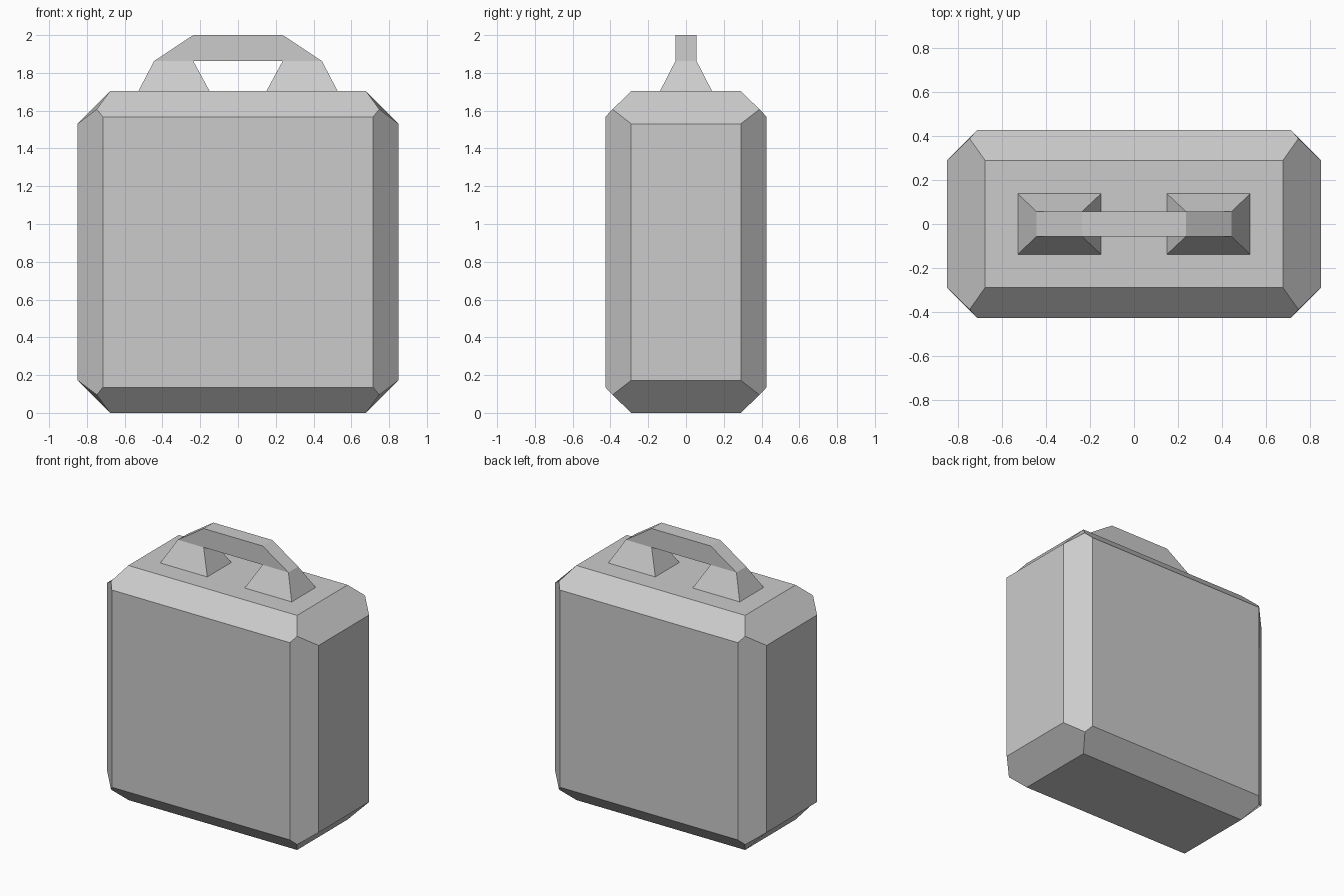
import bpy, bmesh
from itertools import product

if "Cube" in bpy.data.objects:
    bpy.data.objects.remove(bpy.data.objects["Cube"])

H = 1.703          # body height
MID = H / 2


def finish(name, bm):
    bmesh.ops.remove_doubles(bm, verts=bm.verts[:], dist=1e-4)
    bmesh.ops.recalc_face_normals(bm, faces=bm.faces[:])
    me = bpy.data.meshes.new(name)
    bm.to_mesh(me)
    bm.free()
    ob = bpy.data.objects.new(name, me)
    bpy.context.collection.objects.link(ob)
    return ob


# Body: box with wide chamfers; one octant is given and mirrored by signs.
# 0, 1, 2 = corner of the x, y, z facing panel; "c" = where three chamfers meet
octant = {
    0: (0.85, 0.29, 0.679),
    1: (0.715, 0.427, 0.716),
    2: (0.678, 0.29, MID),
    "c": (0.748, 0.389, 0.756),
}
bm = bmesh.new()
pts = {}
for s in product((-1, 1), repeat=3):
    for kind, p in octant.items():
        co = [a * b for a, b in zip(s, p)]
        co[2] += MID
        pts[kind, s] = bm.verts.new(co)


def signs(axes, values):
    s = [0, 0, 0]
    for a, v in zip(axes, values):
        s[a] = v
    return tuple(s)


for a in range(3):
    b, c = (a + 1) % 3, (a + 2) % 3
    # flat panels facing along axis a
    for sa in (-1, 1):
        bm.faces.new([pts[a, signs((a, b, c), (sa, u, v))]
                      for u, v in ((-1, -1), (1, -1), (1, 1), (-1, 1))])
    # six-sided chamfers running along axis a
    for u, v in product((-1, 1), repeat=2):
        lo, hi = (signs((a, b, c), (w, u, v)) for w in (-1, 1))
        bm.faces.new([pts[b, lo], pts["c", lo], pts[c, lo],
                      pts[c, hi], pts["c", hi], pts[b, hi]])
finish("canister_body", bm)

# Handle: four-point rings swept up one foot, over the bar and down the other
# (outer x, outer z, inner x, inner z, half depth)
half = [
    (0.528, H, 0.15, H, 0.138),
    (0.444, 1.863, 0.237, 1.863, 0.056),
    (0.237, 2.0, 0.237, 1.863, 0.056),
]
rings = half + [(-ox, oz, -ix, iz, d) for ox, oz, ix, iz, d in reversed(half)]
bm = bmesh.new()
loops = [[bm.verts.new(co) for co in
          ((ox, -d, oz), (ox, d, oz), (ix, d, iz), (ix, -d, iz))]
         for ox, oz, ix, iz, d in rings]
for r0, r1 in zip(loops, loops[1:]):
    for i in range(4):
        j = (i + 1) % 4
        bm.faces.new((r0[i], r0[j], r1[j], r1[i]))
finish("carry_handle", bm)
